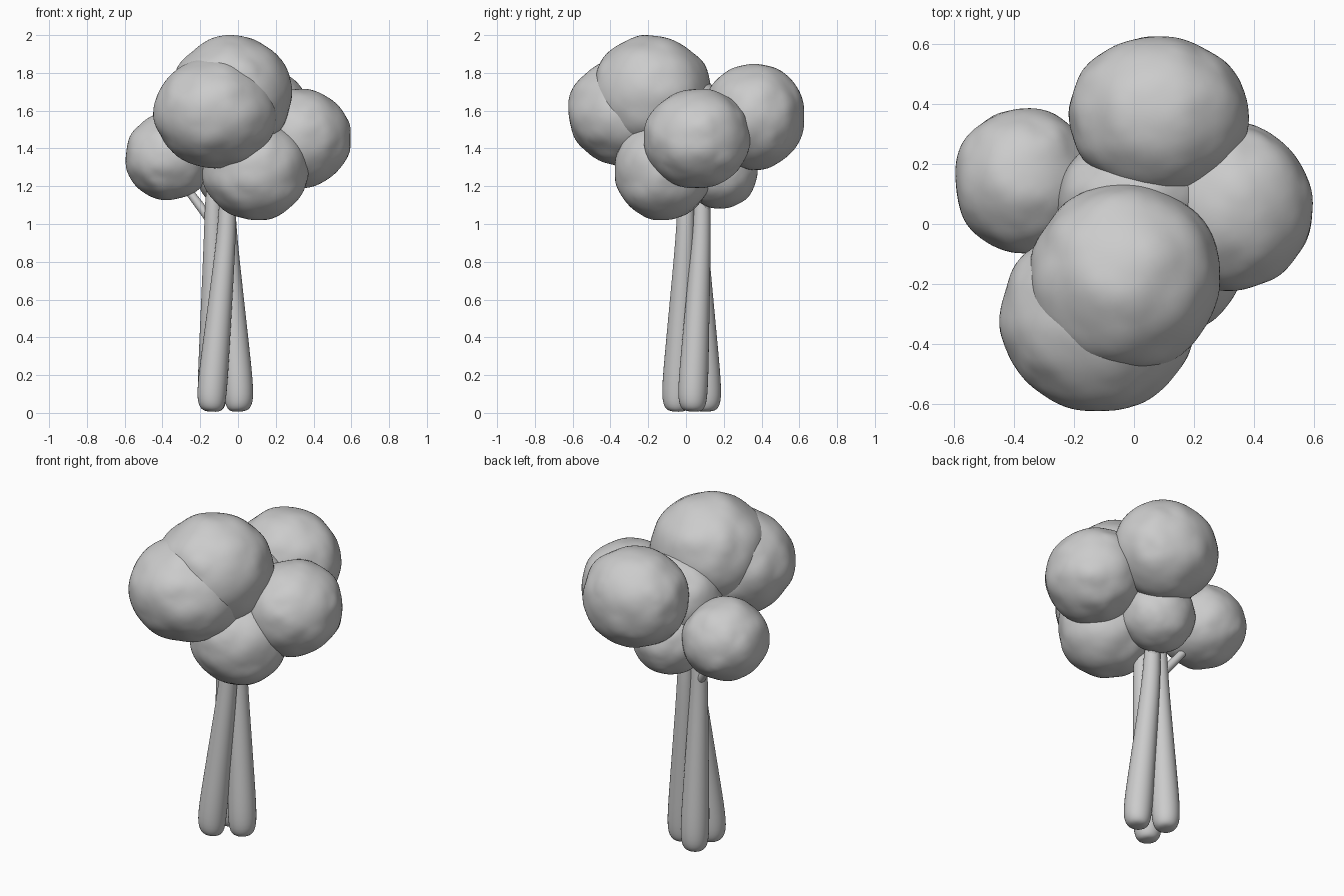
import bpy, bmesh, math, random
from mathutils import Vector

random.seed(4)
cube = bpy.data.objects.get("Cube")
if cube:
    bpy.data.objects.remove(cube)

grey = bpy.data.materials.new("light grey")
grey.use_nodes = True
colour = (0.6, 0.6, 0.6, 1)
grey.diffuse_color = colour
grey.node_tree.nodes["Principled BSDF"].inputs["Base Color"].default_value = colour


def finish(name, bm):
    """Turn a bmesh into a smooth, rounded object."""
    bmesh.ops.recalc_face_normals(bm, faces=bm.faces)
    mesh = bpy.data.meshes.new(name)
    bm.to_mesh(mesh)
    bm.free()
    mesh.materials.append(grey)
    mesh.shade_smooth()
    obj = bpy.data.objects.new(name, mesh)
    bpy.context.collection.objects.link(obj)
    sub = obj.modifiers.new("rounding", 'SUBSURF')
    sub.levels = sub.render_levels = 2


def foliage(name, centre, radii):
    """Lumpy ball of leaves."""
    bm = bmesh.new()
    bmesh.ops.create_icosphere(bm, subdivisions=3, radius=1.015)
    for v in bm.verts:
        v.co *= random.uniform(0.965, 1.035)
        v.co = Vector(centre) + v.co * Vector(radii)
    finish(name, bm)


def tube(name, points, radii, sides=8):
    """Tapering limb through a few points, closed at both ends."""
    bm = bmesh.new()
    axis = (points[-1] - points[0]).normalized()
    turn = Vector((0, 0, 1)).rotation_difference(axis)
    rings = []
    for p, r in zip(points, radii):
        angles = [math.tau * i / sides for i in range(sides)]
        rings.append([bm.verts.new(p + turn @ Vector((math.cos(a), math.sin(a), 0)) * r)
                      for a in angles])
    for low, high in zip(rings, rings[1:]):
        for i in range(sides):
            j = (i + 1) % sides
            bm.faces.new((low[i], low[j], high[j], high[i]))
    bm.faces.new(rings[0])
    bm.faces.new(rings[-1])
    finish(name, bm)


# Leaf clumps
foliage("crown_top", (-0.03, -0.18, 1.69), (0.32, 0.32, 0.31))
foliage("crown_front", (-0.12, -0.31, 1.59), (0.325, 0.315, 0.29))
foliage("crown_back", (0.08, 0.36, 1.57), (0.3, 0.27, 0.28))
foliage("crown_left", (0.33, 0.06, 1.455), (0.27, 0.28, 0.265))
foliage("crown_right", (-0.365, 0.145, 1.355), (0.235, 0.245, 0.23))
foliage("crown_low_front", (0.09, -0.12, 1.285), (0.28, 0.26, 0.265))
foliage("crown_core", (0.0, 0.08, 1.48), (0.26, 0.22, 0.27))
foliage("crown_low_back", (-0.02, 0.18, 1.28), (0.21, 0.2, 0.2))

# Three leaning trunks with rounded, swollen feet
heights = (0.005, 0.03, 0.1, 0.35, 0.7, 1.0, 1.25)
widths = (0.045, 0.075, 0.09, 0.08, 0.065, 0.053, 0.045)
trunks = {
    "front": ((-0.14, -0.05), (-0.055, 0.0)),
    "left": ((0.005, 0.035), (-0.06, 0.085)),
    "back": ((-0.135, 0.11), (-0.13, 0.06)),
}
for side, (foot, top) in trunks.items():
    start, end = Vector((*foot, 0)), Vector((*top, 0))
    path = []
    for z in heights:
        p = start.lerp(end, min(max(z - 0.1, 0) / 0.9, 1))
        path.append(Vector((p.x, p.y, z)))
    tube("trunk_" + side, path, widths)


# Small branches running up into the leaves
def branch(name, start, end, r):
    a, b = Vector(start), Vector(end)
    tube(name, [a, a.lerp(b, 0.1), a.lerp(b, 0.9), b], [r, r, r * 0.85, r * 0.85], 6)


branch("branch_right", (-0.13, 0.07, 1.0), (-0.31, 0.13, 1.24), 0.03)
branch("branch_back", (-0.08, 0.07, 1.0), (0.0, 0.15, 1.22), 0.035)
